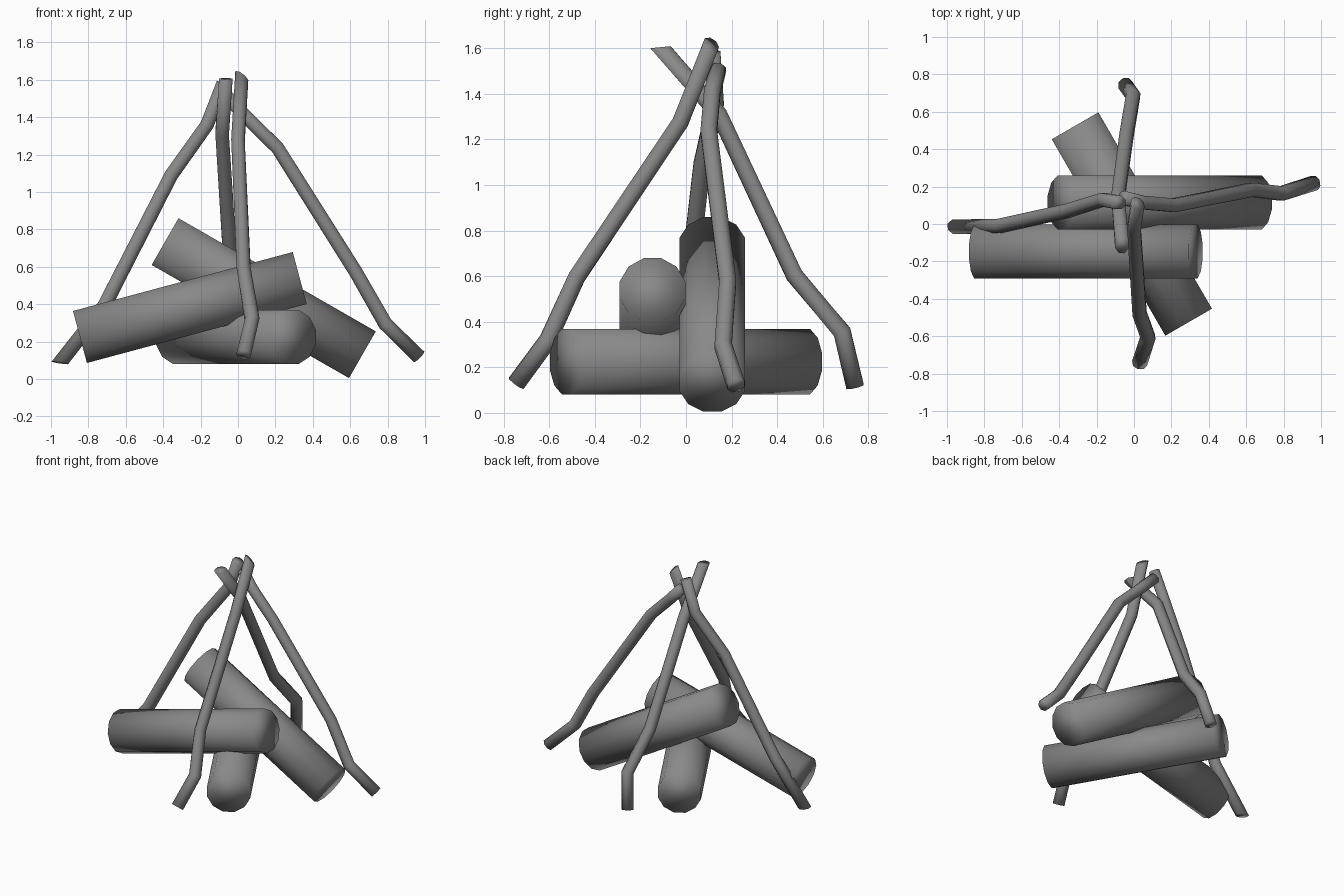
import bpy, bmesh
from math import cos, sin, tau
from mathutils import Vector

if "Cube" in bpy.data.objects:
    bpy.data.objects.remove(bpy.data.objects["Cube"])

# Dark grey wood shared by every part
wood = bpy.data.materials.new("dark_wood")
wood.diffuse_color = (0.25, 0.25, 0.25, 1)
wood.use_nodes = True
wood.node_tree.nodes["Principled BSDF"].inputs["Base Color"].default_value = wood.diffuse_color


def tube(name, path, radii, sides, start_cut=None, end_cut=None):
    """Capped round tube along a bent path, mitred at bends, with optional slanted end cuts."""
    pts = [Vector(p) for p in path]
    n = len(pts)
    dirs = [(pts[i + 1] - pts[i]).normalized() for i in range(n - 1)]
    # reference direction that orients every cross-section
    main = (pts[-1] - pts[0]).normalized()
    ref = Vector((0, 1, 0)) if abs(main.y) < 0.9 else Vector((1, 0, 0))
    bm = bmesh.new()
    rings = []
    for i, p in enumerate(pts):
        d = dirs[max(i - 1, 0)]
        if i == 0:
            normal = Vector(start_cut) if start_cut else d
        elif i == n - 1:
            normal = Vector(end_cut) if end_cut else d
        else:
            normal = dirs[i - 1] + dirs[i]
        u = (ref - d * ref.dot(d)).normalized()
        v = d.cross(u)
        ring = []
        for k in range(sides):
            a = tau * (k + 0.5) / sides
            off = (u * cos(a) + v * sin(a)) * radii[i]
            # slide along the segment onto the cut plane
            off -= d * (off.dot(normal) / d.dot(normal))
            ring.append(bm.verts.new(p + off))
        rings.append(ring)
    for a, b in zip(rings, rings[1:]):
        for k in range(sides):
            j = (k + 1) % sides
            bm.faces.new((a[k], a[j], b[j], b[k]))
    bm.faces.new(rings[0][::-1])
    bm.faces.new(rings[-1])
    bmesh.ops.recalc_face_normals(bm, faces=bm.faces)
    for f in bm.faces:
        f.smooth = True
    mesh = bpy.data.meshes.new(name)
    bm.to_mesh(mesh)
    bm.free()
    mesh.materials.append(wood)
    obj = bpy.data.objects.new(name, mesh)
    bpy.context.collection.objects.link(obj)
    return obj


# Three stacked logs
LOG_R = 0.149
logs = {
    "front_log": [(-0.845, -0.147, 0.225), (0.33, -0.147, 0.54)],
    "back_log": [(-0.39, 0.115, 0.735), (0.665, 0.115, 0.13)],
    "bottom_log": [(-0.315, 0.525, 0.225), (0.292, -0.525, 0.225)],
}
for name, path in logs.items():
    tube(name, path, [LOG_R, LOG_R], 12)

# Four crooked sticks leaning together, listed from foot to tip
STICK_R = [0.042, 0.041, 0.040, 0.039, 0.039, 0.039]
tube("left_stick",
     [(-0.952, -0.015, 0.087), (-0.715, -0.01, 0.39), (-0.357, 0.07, 1.09),
      (-0.165, 0.13, 1.36), (-0.08, 0.115, 1.58)],
     STICK_R, 8, start_cut=(0.15, 0.1, 1))
tube("right_stick",
     [(0.967, 0.22, 0.12), (0.788, 0.163, 0.295), (0.628, 0.183, 0.575),
      (0.212, 0.10, 1.235), (0.04, 0.115, 1.405), (-0.06, 0.14, 1.51)],
     STICK_R, 8)
tube("front_stick",
     [(0.03, -0.745, 0.13), (0.075, -0.605, 0.32), (0.03, -0.48, 0.595),
      (0.0, -0.025, 1.275), (0.02, 0.11, 1.615)],
     STICK_R, 8, end_cut=(0.6, 0.45, 0.7))
tube("back_stick",
     [(-0.045, 0.742, 0.115), (-0.005, 0.685, 0.355), (-0.04, 0.475, 0.605),
      (-0.085, 0.145, 1.31), (-0.065, -0.112, 1.605)],
     STICK_R, 8, end_cut=(0, -0.1, 1))
